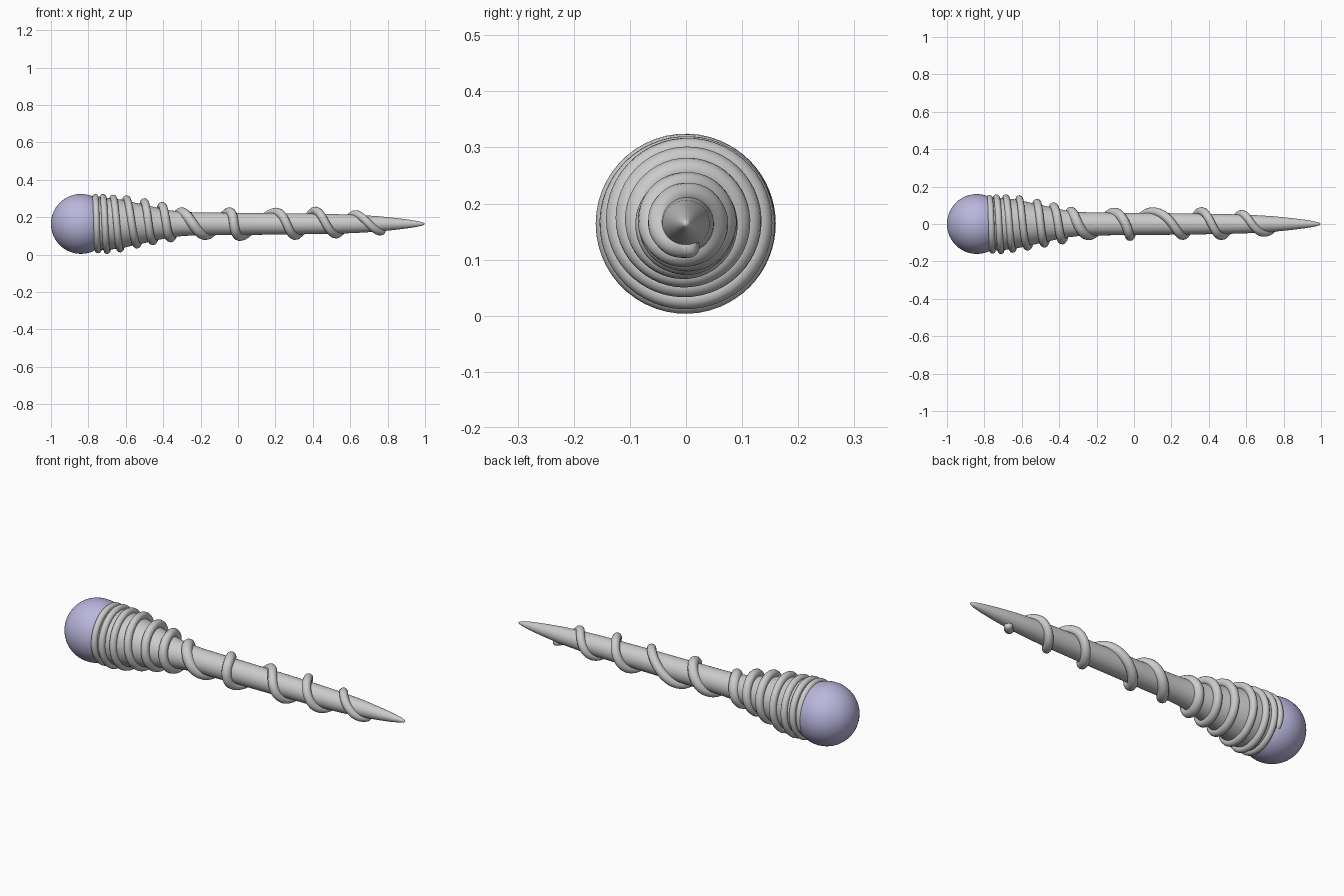
import bpy, bmesh, math

if "Cube" in bpy.data.objects:
    bpy.data.objects.remove(bpy.data.objects["Cube"])

CZ = 0.164  # height of the wand axis


def lathe(name, profile, sides=48):
    """Revolve (x, radius) points around the wand axis."""
    bm = bmesh.new()
    rings = []
    for x, r in profile:
        if r == 0:
            rings.append([bm.verts.new((x, 0, CZ))])
        else:
            rings.append([bm.verts.new((x, r * math.cos(2 * math.pi * i / sides),
                                        CZ + r * math.sin(2 * math.pi * i / sides)))
                          for i in range(sides)])
    for a, b in zip(rings, rings[1:]):
        for i in range(sides):
            j = (i + 1) % sides
            quad = [a[i % len(a)], a[j % len(a)], b[j % len(b)], b[i % len(b)]]
            bm.faces.new(list(dict.fromkeys(quad)))
    bmesh.ops.recalc_face_normals(bm, faces=bm.faces)
    for f in bm.faces:
        f.smooth = True
    me = bpy.data.meshes.new(name)
    bm.to_mesh(me)
    bm.free()
    ob = bpy.data.objects.new(name, me)
    bpy.context.collection.objects.link(ob)
    return ob


# Glass ball
bpy.ops.mesh.primitive_uv_sphere_add(segments=48, ring_count=32, radius=0.16,
                                     location=(-0.84, 0, CZ))
ball = bpy.context.object
ball.name = "crystal_ball"
bpy.ops.object.shade_smooth()
mat = bpy.data.materials.new("lilac")
mat.diffuse_color = (0.49, 0.47, 0.72, 1)
mat.use_nodes = True
mat.node_tree.nodes["Principled BSDF"].inputs["Base Color"].default_value = mat.diffuse_color
ball.data.materials.append(mat)

# Shaft flaring into a socket for the ball
lathe("shaft", [(-0.80, 0), (-0.77, 0.139), (-0.74, 0.142), (-0.68, 0.137), (-0.62, 0.129),
                (-0.55, 0.113), (-0.48, 0.098), (-0.42, 0.084), (-0.36, 0.072),
                (-0.30, 0.065), (-0.22, 0.061), (0.0, 0.059), (0.25, 0.057),
                (0.50, 0.053), (0.62, 0.049), (0.74, 0.042), (0.84, 0.032),
                (0.92, 0.022), (0.97, 0.013), (0.99, 0.007), (1.0, 0)])

# Vine coil: one key per half turn (x, outer radius, vine radius), starting at the bottom
keys = [(-0.78, 0.150, 0.015), (-0.763, 0.160, 0.016), (-0.748, 0.157, 0.016),
        (-0.722, 0.160, 0.017), (-0.70, 0.160, 0.017), (-0.667, 0.156, 0.018),
        (-0.63, 0.152, 0.018), (-0.595, 0.153, 0.019), (-0.54, 0.131, 0.020),
        (-0.50, 0.137, 0.021), (-0.455, 0.113, 0.021), (-0.405, 0.117, 0.022),
        (-0.36, 0.098, 0.024), (-0.30, 0.088, 0.027), (-0.175, 0.086, 0.027),
        (-0.045, 0.088, 0.025), (0.01, 0.091, 0.024), (0.205, 0.086, 0.023),
        (0.305, 0.085, 0.023), (0.415, 0.092, 0.022), (0.525, 0.077, 0.022),
        (0.63, 0.073, 0.021), (0.765, 0.061, 0.021), (0.83, 0.05, 0.020)]


def smooth_key(s, c):
    """Catmull-Rom value of column c at half-turn s."""
    n = len(keys) - 1
    i = min(int(s), n - 1)
    t = s - i
    p = [keys[max(0, min(n, i + k))][c] for k in (-1, 0, 1, 2)]
    return 0.5 * (2 * p[1] + (p[2] - p[0]) * t
                  + (2 * p[0] - 5 * p[1] + 4 * p[2] - p[3]) * t * t
                  + (3 * p[1] - p[0] - 3 * p[2] + p[3]) * t ** 3)


curve = bpy.data.curves.new("vine_coil", "CURVE")
curve.dimensions = "3D"
curve.bevel_depth = 1.0
curve.bevel_resolution = 4
curve.use_fill_caps = True
start, end, steps = 0.3, 22.15, 560
spline = curve.splines.new("POLY")
spline.points.add(steps)
for k, pt in enumerate(spline.points):
    s = start + (end - start) * k / steps
    x, outer, thick = (smooth_key(s, c) for c in range(3))
    a = math.pi * (s - 1)  # 0 at the top, then towards the front
    r = outer - thick
    pt.co = (x, -r * math.sin(a), CZ + r * math.cos(a), 1)
    edge = min(k, steps - k) / 3  # rounded ends
    pt.radius = thick * (math.sqrt(1 - (1 - edge) ** 2) if edge < 1 else 1) + 0.0005
coil = bpy.data.objects.new("vine_coil", curve)
bpy.context.collection.objects.link(coil)
bpy.ops.object.select_all(action="DESELECT")
coil.select_set(True)
bpy.context.view_layer.objects.active = coil
bpy.ops.object.convert(target="MESH")
bpy.ops.object.shade_smooth()
